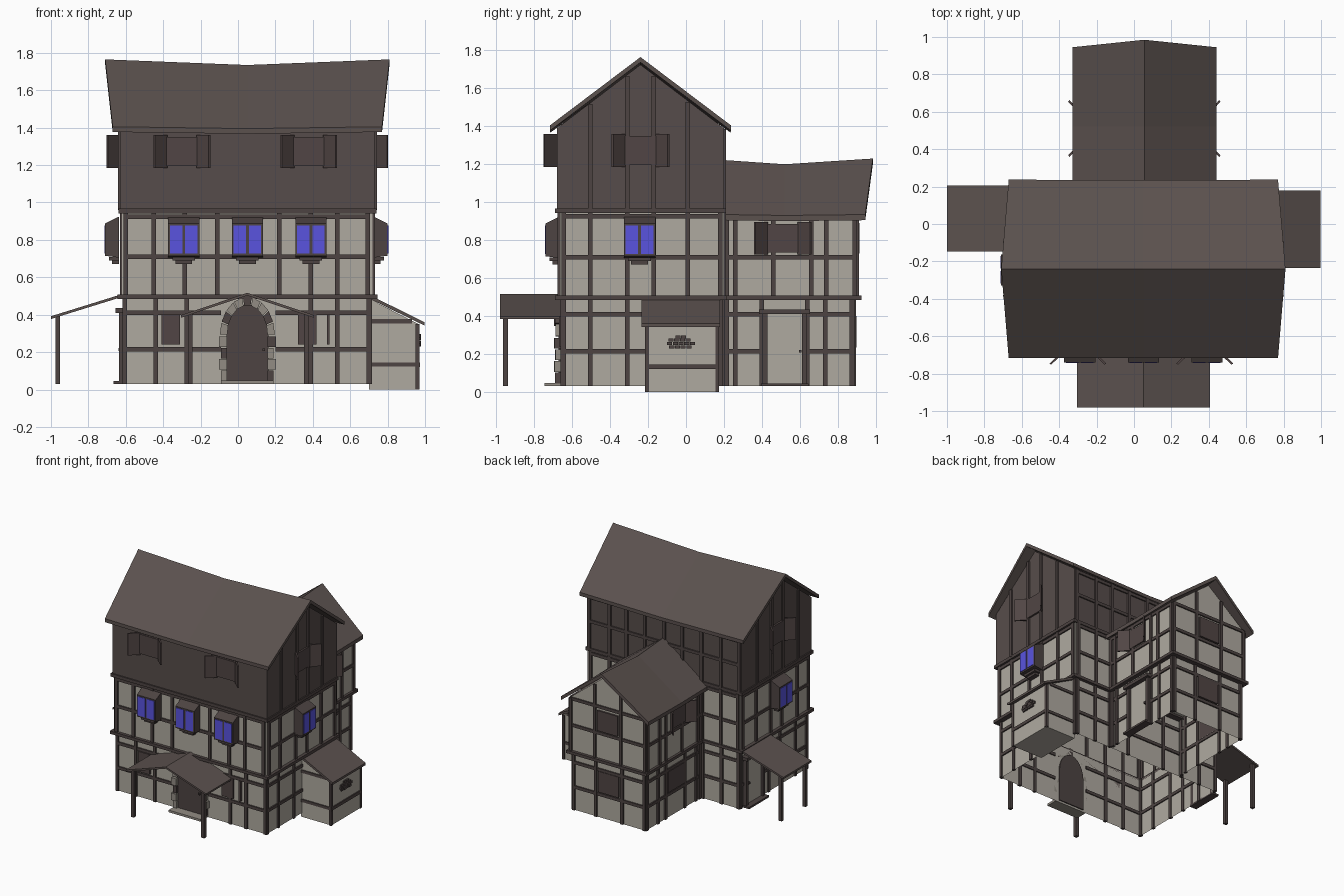
import bpy, bmesh, math, random
from mathutils import Vector

if "Cube" in bpy.data.objects:
    bpy.data.objects.remove(bpy.data.objects["Cube"])
random.seed(3)

COLORS = {
    "plaster": (0.43, 0.40, 0.35), "dark_boards": (0.094, 0.073, 0.069),
    "roof_brown": (0.104, 0.082, 0.076), "timber": (0.074, 0.057, 0.054),
    "blue_glass": (0.10, 0.088, 0.74), "stone": (0.29, 0.265, 0.23),
    "shutter_brown": (0.082, 0.060, 0.058),
}
MATS = {}
for n, c in COLORS.items():
    MATS[n] = bpy.data.materials.new(n)
    MATS[n].diffuse_color = (*c, 1)
parts = {}


def prism(name, mat, pts, vec, caps=True):
    """Polygon swept along a vector, collected into the named part."""
    bm = parts.setdefault(name, (bmesh.new(), mat))[0]
    a = [bm.verts.new(p) for p in pts]
    b = [bm.verts.new(Vector(p) + Vector(vec)) for p in pts]
    n = len(a)
    for i in range(n):
        j = (i + 1) % n
        bm.faces.new((a[i], a[j], b[j], b[i]))
    if caps:
        bm.faces.new(a[::-1])
        bm.faces.new(b)


def box(name, mat, x0, x1, y0, y1, z0, z1, caps=True):
    prism(name, mat, [(x0, y0, z0), (x1, y0, z0), (x1, y1, z0), (x0, y1, z0)], (0, 0, z1 - z0), caps)


def at(side, plane, u, z, o):
    """Point on a wall: u along it, o outward from it."""
    s = 1 if side in "RB" else -1
    return (plane + s * o, u, z) if side in "LR" else (u, plane + s * o, z)


def wbox(name, mat, side, plane, u0, u1, z0, z1, o0, o1):
    prism(name, mat, [at(side, plane, u, z0, o) for u, o in ((u0, o0), (u1, o0), (u1, o1), (u0, o1))],
          (0, 0, z1 - z0))


def frame(name, side, plane, us, rails, z0, z1, top=None):
    """Posts and rails of one timbered wall."""
    for u in us:
        wbox(name, "timber", side, plane, u - .012, u + .012, z0, top(u) if top else z1, -.008, .012)
    for z in rails:
        wbox(name, "timber", side, plane, us[0], us[-1], z - .012, z + .012, -.008, .010)


def ring(name, x0, x1, y0, y1, z0, z1, t=.04):
    """Beam belt round a storey."""
    for a in ((x0, x1, y0, y0 + t), (x0, x1, y1 - t, y1), (x0, x0 + t, y0 + t, y1 - t), (x1 - t, x1, y0 + t, y1 - t)):
        box(name, "timber", *a, z0, z1)


def roof(name, axis, c, stations, t):
    """Gable roof lofted through (ridge pos, eave pos, ridge z, eave z, half width)."""
    bm = parts.setdefault(name, (bmesh.new(), "roof_brown"))[0]
    loops = []
    for ur, ue, rz, ez, w in stations:
        prof = [(ue, -w, ez), (ur, 0, rz), (ue, w, ez), (ue, w, ez - t), (ur, 0, rz - t), (ue, -w, ez - t)]
        loops.append([bm.verts.new((u, c + v, z) if axis == "x" else (c + v, u, z)) for u, v, z in prof])
    for A, B in zip(loops, loops[1:]):
        for i in range(6):
            j = (i + 1) % 6
            bm.faces.new((A[i], A[j], B[j], B[i]))
    for L in (loops[0], loops[-1]):
        bm.faces.new((L[0], L[1], L[4], L[5]))
        bm.faces.new((L[1], L[2], L[3], L[4]))


def shutter_window(side, plane, u, z0, z1):
    """Dark window with two half-open shutters."""
    wbox("window_panel", "shutter_brown", side, plane, u - .085, u + .085, z0 + .01, z1 - .01, -.005, .014)
    for s in (-1, 1):
        pts = ((.085, .0), (.152, .066), (.143, .072), (.077, .01))
        prism("shutters", "shutter_brown", [at(side, plane, u + s * a, z0, o) for a, o in pts], (0, 0, z1 - z0))


def bay(side, plane, u):
    """Small projecting window with blue panes and stepped corbel."""
    prof = ((0, .705), (.075, .715), (.075, .888), (0, .925))
    a, b = at(side, plane, u - .083, 0, 0), at(side, plane, u + .083, 0, 0)
    prism("bay_windows", "timber", [at(side, plane, u - .083, z, o) for o, z in prof], Vector(b) - Vector(a))
    for s in (-1, 1):
        wbox("bay_glass", "blue_glass", side, plane, u + s * .0405 - .033, u + s * .0405 + .033, .727, .878, .07, .079)
    wbox("bay_corbels", "timber", side, plane, u - .06, u + .06, .69, .708, 0, .055)
    wbox("bay_corbels", "timber", side, plane, u - .045, u + .045, .672, .69, 0, .038)


# Main house walls, three storeys
box("ground_walls", "plaster", -.605, .705, -.65, .19, .03, .5, caps=False)
box("middle_walls", "plaster", -.62, .72, -.665, .2, .495, .96, caps=False)
prism("upper_walls", "dark_boards", [(-.63, -.68, .96), (-.63, .2, .96), (-.63, .2, 1.39),
      (-.63, -.24, 1.725), (-.63, -.68, 1.39)], (1.36, 0, 0))
ring("floor_belt", -.645, .745, -.69, .215, .485, .508)
ring("floor_belt", -.64, .74, -.69, .21, .942, .967)
roof("main_roof", "x", -.24, [(-.71, -.67, 1.765, 1.405, .477), (.05, .05, 1.735, 1.395, .475),
     (.81, .77, 1.765, 1.405, .477)], .028)

# Main timber framing
fx = [-.60, -.45, -.285, -.11, .22, .39, .53, .695]
sy = [-.645, -.505, -.31, -.17, .01, .18]
frame("ground_timbers", "F", -.65, [-.605, -.44, -.275, .39, .53, .70], [], .03, .5)
for a, b in ((-.605, -.09), (.20, .70)):
    for z in (.41, .215):
        wbox("ground_timbers", "timber", "F", -.65, a, b, z - .012, z + .012, -.008, .010)
frame("ground_timbers", "B", .19, fx, [.41, .215], .03, .5)
frame("middle_timbers", "F", -.665, fx, [.71, .925], .5, .95)
frame("middle_timbers", "B", .2, fx, [.71, .925], .5, .95)
for sd, pg, pm, pu in (("L", -.605, -.62, -.63), ("R", .705, .72, .73)):
    frame("ground_timbers", sd, pg, sy, [.41, .215], .03, .5)
    frame("middle_timbers", sd, pm, sy, [.71, .925], .5, .95)
    frame("gable_timbers", sd, pu, [-.505, -.31, -.17, .01], [], .96, 0,
          top=lambda u: 1.72 - .765 * abs(u + .24))
frame("upper_timbers", "B", .2, [-.61, -.45, -.28, -.11, .05, .22, .38, .53, .71], [1.18, 1.37], .96, 1.385)

# Windows of the main house
for x in (-.29, .05, .39):
    bay("F", -.665, x)
bay("L", -.635, -.245)
bay("R", .725, -.245)
for x in (-.30, .378):
    shutter_window("F", -.68, x, 1.185, 1.36)
shutter_window("L", -.63, -.24, 1.185, 1.36)
shutter_window("R", .73, -.24, 1.185, 1.36)
wbox("ground_windows", "shutter_brown", "F", -.65, -.41, -.31, .24, .40, 0, .02)
wbox("ground_windows", "shutter_brown", "F", -.65, .32, .42, .24, .40, 0, .014)
wbox("ground_windows", "shutter_brown", "F", -.65, .475, .49, .24, .40, 0, .02)

# Rear wing
box("wing_ground_walls", "plaster", -.265, .375, .19, .885, .03, .5, caps=False)
prism("wing_upper_walls", "plaster", [(-.28, .2, .5), (.39, .2, .5), (.39, .2, .925), (.055, .2, 1.188),
      (-.28, .2, .925)], (0, .7, 0))
ring("wing_belt", -.30, .41, .2, .925, .485, .508)
roof("wing_roof", "y", .055, [(.2, .2, 1.222, .935, .385), (.52, .52, 1.20, .93, .385),
     (.985, .945, 1.23, .935, .385)], .03)
wy = [.215, .26, .46, .66, .74, .89]
for sd, pg, pm in (("L", -.265, -.28), ("R", .375, .39)):
    frame("wing_timbers", sd, pg, [.215, .26, .40, .64, .735, .875], [.41, .215], .03, .5)
    frame("wing_timbers", sd, pm, wy, [.71, .915], .5, .92)
    shutter_window(sd, pm, .51, .725, .895)
frame("wing_timbers", "B", .885, [-.255, -.06, .17, .365], [.41, .215], .03, .5)
frame("wing_timbers", "B", .9, [-.27, -.06, .17, .38], [.71, .92], .5, 0,
      top=lambda u: 1.18 - .785 * abs(u - .055))
wbox("wing_back_windows", "shutter_brown", "B", .9, -.035, .145, .73, .89, 0, .014)
wbox("wing_back_windows", "shutter_brown", "B", .885, -.035, .145, .235, .40, 0, .014)
wbox("wing_side_window", "shutter_brown", "L", -.265, .42, .62, .235, .40, 0, .014)

# Side doors: wing right, and under the awning
for sd, pl, u in (("R", .375, .52), ("L", -.605, .03)):
    wbox("side_door", "plaster" if sd == "R" else "shutter_brown", sd, pl, u - .1, u + .1, .04, .41, 0, .014)
    for s in (-1, 1):
        wbox("side_door_frame", "timber", sd, pl, u + s * .105 - .014, u + s * .105 + .014, .03, .415, 0, .03)
    wbox("side_door_frame", "timber", sd, pl, u - .135, u + .135, .41, .435, 0, .05)
    wbox("side_door_step", "timber", sd, pl, u - .125, u + .125, .03, .045, 0, .06)
    wbox("side_door_knob", "timber", sd, pl, u + .075, u + .09, .207, .222, .01, .035)

# Arched front door with stone surround
cx, spring = .05, .29
def arch(t, a, b):
    return cx + a * math.cos(t), spring + b * math.sin(t)
door = [arch(math.pi * i / 12, .112, .165) for i in range(13)]
prism("front_door", "timber", [(x, -.672, z) for x, z in [(cx + .112, .045)] + door + [(cx - .112, .045)]], (0, .03, 0))
box("front_door_knob", "timber", .13, .145, -.69, -.67, .205, .22)
def stone(quad, k):
    dark = k % 3 == 1
    prism("dark_door_stones" if dark else "door_stones", "timber" if dark else "stone",
          [(x, -.65, z) for x, z in quad], (0, -.035 - random.random() * .012, 0))
for k in range(9):
    t0, t1 = math.pi * (k + .05) / 9, math.pi * (k + .95) / 9
    stone([arch(t0, .108, .16), arch(t0, .147, .205), arch(t1, .147, .205), arch(t1, .108, .16)], k)
for s in (-1, 1):
    for k in range(4):
        z, w = .045 + k * .061, .14 + .012 * (k % 2)
        stone([(cx + s * .108, z), (cx + s * w, z), (cx + s * w, z + .056), (cx + s * .108, z + .056)], k + s)
box("door_step", "stone", -.09, .19, -.745, -.65, .03, .047)

# Front porch
roof("porch_roof", "y", .05, [(-.98, -.98, .517, .398, .355), (-.65, -.65, .517, .398, .355)], .014)
for x in (-.255, .365):
    box("porch_posts", "timber", x - .013, x + .013, -.965, -.939, .03, .405)
    box("porch_beams", "timber", x - .01, x + .01, -.965, -.65, .385, .405)

# Left awning
prism("awning_roof", "roof_brown", [(-1, -.147, .392), (-.62, -.147, .51), (-.62, -.147, .495), (-1, -.147, .377)],
      (0, .352, 0))
for y in (-.12, .18):
    box("awning_posts", "timber", -.977, -.951, y - .012, y + .012, .03, .395)

# Right lean-to shed
prism("shed_walls", "plaster", [(.7, -.205, 0), (.965, -.205, 0), (.965, -.205, .35), (.7, -.205, .487)], (0, .37, 0))
prism("shed_roof", "roof_brown", [(.7, -.235, .507), (.997, -.235, .36), (.997, -.235, .342), (.7, -.235, .487)],
      (0, .415, 0))
wbox("shed_timbers", "timber", "R", .965, -.21, .17, .12, .145, 0, .008)
for y in (-.205, .165):
    wbox("shed_timbers", "timber", "R", .965, y - .01, y + .01, .0, .35, -.015, .006)
for sd, pl in (("F", -.205), ("B", .165)):
    for z, x1 in ((.133, .97), (.365, .93)):
        wbox("shed_timbers", "timber", sd, pl, .7, x1, z - .011, z + .011, 0, .008)

# Patch of exposed bricks on the shed
for r, (z, n, sh) in enumerate(((.237, 4, 0), (.255, 5, .004), (.273, 4, -.004), (.290, 2, .002))):
    for k in range(n):
        u = -.03 + sh + (k - (n - 1) / 2) * .03
        wbox("exposed_bricks", "timber", "R", .965, u - .0135, u + .0135, z - .008, z + .008, 0, .010 + .004 * (k % 2))

# Turn collected parts into objects
for name, (bm, mat) in parts.items():
    bmesh.ops.recalc_face_normals(bm, faces=bm.faces)
    me = bpy.data.meshes.new(name)
    bm.to_mesh(me)
    bm.free()
    me.materials.append(MATS[mat])
    bpy.context.collection.objects.link(bpy.data.objects.new(name, me))

for m in bpy.data.materials:
    if m.users and not m.is_grease_pencil:
        m.use_nodes = True
        m.node_tree.nodes["Principled BSDF"].inputs["Base Color"].default_value = m.diffuse_color
